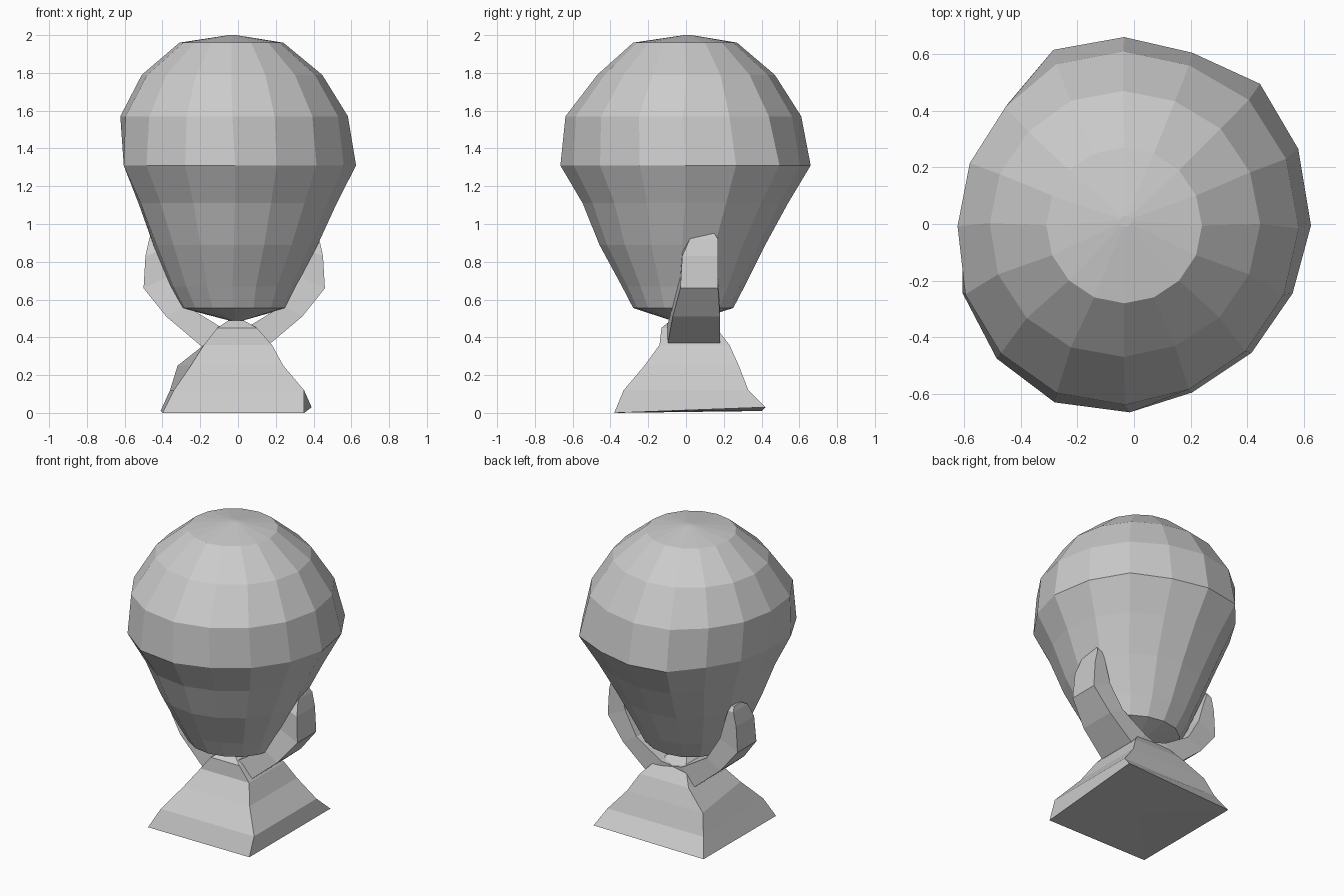
import bpy
from math import cos, sin, pi


def make(name, verts, faces):
    mesh = bpy.data.meshes.new(name)
    mesh.from_pydata(verts, [], faces)
    mesh.update()
    ob = bpy.data.objects.new(name, mesh)
    bpy.context.collection.objects.link(ob)
    return ob


def loft(name, rings):
    """Skin equal-length rings of points and cap both ends."""
    n = len(rings[0])
    verts = [p for r in rings for p in r]
    faces = [(k * n + i, k * n + (i + 1) % n, (k + 1) * n + (i + 1) % n, (k + 1) * n + i)
             for k in range(len(rings) - 1) for i in range(n)]
    # fans close the ends
    for k, flip in ((0, True), (len(rings) - 1, False)):
        c = len(verts)
        verts.append(tuple(sum(p[a] for p in rings[k]) / n for a in range(3)))
        for i in range(n):
            a, b = k * n + i, k * n + (i + 1) % n
            faces.append((b, a, c) if flip else (a, b, c))
    return make(name, verts, faces)


# Hand-cut outline of the widest head ring, anticlockwise from +x
outline = [(0.62, 0.0), (0.575, 0.27), (0.44, 0.50), (0.20, 0.61), (-0.04, 0.665), (-0.29, 0.62),
           (-0.45, 0.43), (-0.57, 0.23), (-0.61, 0.02), (-0.61, -0.24), (-0.49, -0.47),
           (-0.285, -0.625), (-0.02, -0.66), (0.20, -0.59), (0.41, -0.45), (0.555, -0.24)]


def head_ring(z, x0, x1, y0, y1, cut):
    """Ellipse in the given ranges, pulled by 'cut' towards the outline's shape."""
    cx, cy, rx, ry = (x0 + x1) / 2, (y0 + y1) / 2, (x1 - x0) / 2, (y1 - y0) / 2
    ring = []
    for i, (ox, oy) in enumerate(outline):
        u, v = cos(pi * i / 8), sin(pi * i / 8)
        u += cut * (ox / 0.615 - u)
        v += cut * (oy / 0.665 - v)
        ring.append((cx + rx * u, cy + ry * v, z))
    return ring


# Faceted egg-shaped head: z, x range, y range, irregularity
head = [
    (0.49, -0.05, 0.03, -0.08, 0.04, 0),
    (0.555, -0.30, 0.26, -0.28, 0.25, 0.3),
    (0.67, -0.36, 0.31, -0.34, 0.31, 0.4),
    (0.89, -0.45, 0.42, -0.46, 0.42, 0.5),
    (1.11, -0.53, 0.52, -0.55, 0.54, 0.7),
    (1.31, -0.61, 0.62, -0.67, 0.66, 1),
    (1.57, -0.625, 0.58, -0.64, 0.61, 0.4),
    (1.79, -0.51, 0.445, -0.47, 0.47, 0.2),
    (1.96, -0.31, 0.24, -0.28, 0.27, 0),
    (2.00, -0.05, -0.01, -0.01, 0.03, 0),
]
loft("head", [head_ring(*r) for r in head])


# Stepped square pedestal: z, x range, y range, back left x
base = [
    (0.12, -0.34, 0.35, -0.33, 0.33, -0.36),
    (0.25, -0.25, 0.24, -0.22, 0.28, -0.32),
    (0.36, -0.18, 0.18, -0.14, 0.23, -0.18),
    (0.45, -0.11, 0.10, -0.13, 0.16, -0.11),
    (0.49, -0.05, 0.03, -0.08, 0.06, -0.05),
]
foot = [(-0.40, -0.38, 0), (0.35, -0.38, 0), (0.39, 0.42, 0.03), (-0.41, 0.40, 0.01)]
loft("pedestal", [foot] + [[(x0, y0, z), (x1, y0, z), (x1, y1, z), (xb, y1, z)]
                           for z, x0, x1, y0, y1, xb in base])

# Curved holding arms: outer x, z / inner x, z / y range
arm = [
    (0.05, 0.32, 0.00, 0.44, -0.09, 0.17),
    (0.17, 0.35, 0.08, 0.46, -0.10, 0.18),
    (0.36, 0.51, 0.26, 0.57, -0.07, 0.18),
    (0.48, 0.66, 0.35, 0.72, -0.03, 0.17),
    (0.47, 0.83, 0.39, 0.86, -0.02, 0.17),
    (0.45, 0.92, 0.41, 0.92, 0.02, 0.17),
    (0.44, 0.95, 0.42, 0.95, 0.07, 0.15),
]
for side, name in ((1, "right_arm"), (-1, "left_arm")):
    rings = []
    for xo, zo, xi, zi, y0, y1 in arm:
        ring = [(side * x - 0.02, y, z) for x, y, z in
                ((xo, y0, zo), (xo, y1, zo), (xi, y1, zi), (xi, y0, zi))]
        rings.append(ring if side > 0 else ring[::-1])
    loft(name, rings)
